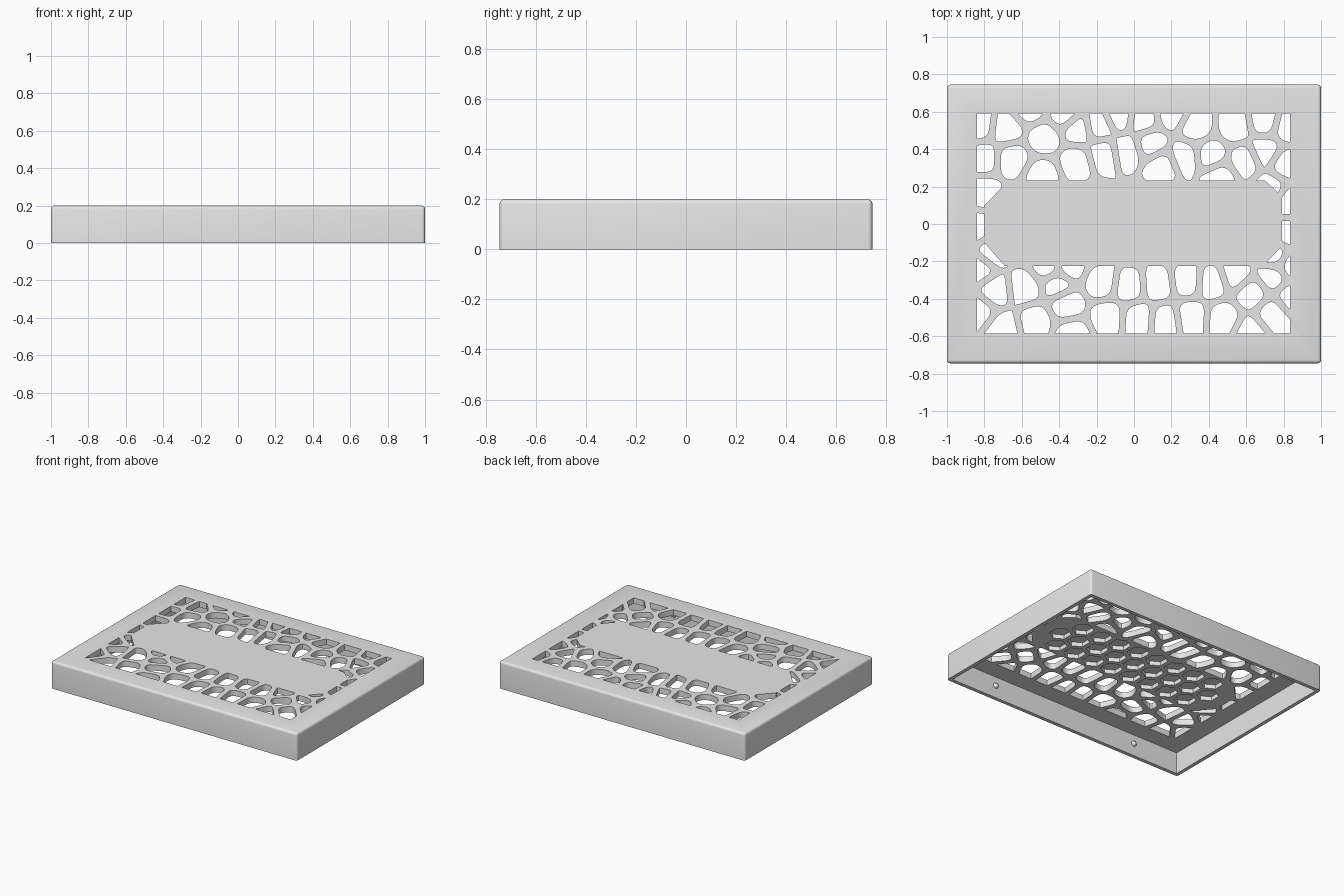
import bpy
import bmesh
import math
from mathutils import Vector

cube = bpy.data.objects.get("Cube")
if cube:
    bpy.data.objects.remove(cube, do_unlink=True)

HALF_X, HALF_Y, TOP = 1.0, 0.745, 0.2
WALL, PLATE = 0.027, 0.042
UNDER = TOP - PLATE
GAP, ROUND = 0.018, 0.045

grey = bpy.data.materials.new("light grey")
grey.use_nodes = True
grey.diffuse_color = (0.8, 0.8, 0.8, 1)
grey.node_tree.nodes["Principled BSDF"].inputs["Base Color"].default_value = grey.diffuse_color


def finish(bm, name):
    bmesh.ops.recalc_face_normals(bm, faces=bm.faces)
    mesh = bpy.data.meshes.new(name)
    bm.to_mesh(mesh)
    bm.free()
    mesh.materials.append(grey)
    obj = bpy.data.objects.new(name, mesh)
    bpy.context.collection.objects.link(obj)
    return obj


def prisms(name, outlines, low, high):
    """Upright solids, one for each outline."""
    bm = bmesh.new()
    for outline in outlines:
        bottom = [bm.verts.new((p.x, p.y, low)) for p in outline]
        top = [bm.verts.new((p.x, p.y, high)) for p in outline]
        bm.faces.new(bottom[::-1])
        bm.faces.new(top)
        for i in range(len(outline)):
            j = (i + 1) % len(outline)
            bm.faces.new((bottom[i], bottom[j], top[j], top[i]))
    return finish(bm, name)


def rectangle(x0, y0, x1, y1):
    return [Vector(p) for p in ((x0, y0), (x1, y0), (x1, y1), (x0, y1))]


def cut(target, cutter):
    mod = target.modifiers.new("cut", 'BOOLEAN')
    mod.operation = 'DIFFERENCE'
    mod.solver = 'EXACT'
    mod.object = cutter
    bpy.context.view_layer.objects.active = target
    bpy.ops.object.modifier_apply(modifier=mod.name)
    bpy.data.objects.remove(cutter, do_unlink=True)


def clip(poly, normal, limit):
    """Keep the side of a convex outline where p . normal <= limit."""
    result = []
    for i, a in enumerate(poly):
        b = poly[(i + 1) % len(poly)]
        da, db = a.dot(normal) - limit, b.dot(normal) - limit
        if da <= 0:
            result.append(a)
        if da * db < 0:
            result.append(a.lerp(b, da / (da - db)))
    return result


def soften(poly):
    """Round every corner of an outline."""
    result = []
    for i, p in enumerate(poly):
        ends = []
        for q in (poly[i - 1], poly[(i + 1) % len(poly)]):
            length = max((q - p).length, 1e-6)
            ends.append(p.lerp(q, min(ROUND / length, 0.45)))
        for t in (0, 0.25, 0.5, 0.75, 1):
            result.append(ends[0].lerp(p, t).lerp(p.lerp(ends[1], t), t))
    return result


def tidy(poly):
    return [p for i, p in enumerate(poly) if (p - poly[i - 1]).length > 0.0008]


def area(poly):
    return abs(sum(p.x * poly[i - 1].y - p.y * poly[i - 1].x for i, p in enumerate(poly))) / 2


# Cell centres of the lattice, in hundredths
back_cells = [(-83, 53), (-68, 51), (-81, 35), (-65, 35), (-56, 62), (-48, 46), (-49, 26),
              (-37, 59), (-31, 33), (-30, 51), (-19, 53), (-16, 37), (-8, 58), (-4, 39),
              (5, 56), (9, 43), (15, 31), (20, 59), (27, 36), (33, 52), (41, 37), (54, 52),
              (46, 25), (59, 34), (70, 55), (70, 39), (82, 52), (81, 32)]
front_cells = [(-83, -24), (-75, -36), (-70, -56), (-83, -46), (-58, -34), (-53, -52),
               (-46, -23), (-41, -32), (-36, -43), (-33, -59), (-35, -23), (-17, -31),
               (-14, -50), (-3, -33), (2, -51), (13, -32), (17, -52), (30, -50), (28, -30),
               (42, -31), (48, -51), (54, -27), (63, -37), (62, -58), (74, -28), (74, -48),
               (84, -39), (84, -22)]
side_cells = [(-81, 17), (-84, -2), (-76, -15), (73, 19), (83, 12), (83, -5), (75, -17)]
seeds = [Vector(c) / 100 for c in back_cells + front_cells + side_cells]
seeds += [Vector((x / 10, y)) for x in range(-6, 7, 2) for y in (-0.1, 0.1)]

WINDOW = [((-1, 0), 0.84), ((1, 0), 0.835), ((0, -1), 0.585), ((0, 1), 0.59)]
holes = []
for s in seeds:
    cell = rectangle(-1.1, -0.8, 1.1, 0.8)
    for other in seeds:
        if other is not s:
            n = (other - s).normalized()
            cell = clip(cell, n, n.dot((s + other) / 2) - GAP)
            if not cell:
                break
    if len(cell) < 3:
        continue
    cell = soften(tidy(cell))
    for normal, limit in WINDOW:
        cell = clip(cell, Vector(normal), limit)
    cell = tidy(cell)
    if len(cell) > 2 and area(cell) > 0.0003:
        holes.append(cell)

# Outer body with rounded top and upright edges
body = prisms("lid_body", [rectangle(-HALF_X, -HALF_Y, HALF_X, HALF_Y)], 0, TOP)
bm = bmesh.new()
bm.from_mesh(body.data)
edges = [e for e in bm.edges if max(v.co.z for v in e.verts) > TOP / 2]
bmesh.ops.bevel(bm, geom=edges, offset=0.018, segments=4, profile=0.5, affect='EDGES')
bm.to_mesh(body.data)
bm.free()

# Hollow underside, lattice holes and opening for the centre panel
panel = [Vector(p) for p in ((-0.8, -0.1), (-0.69, -0.225), (0.69, -0.225), (0.79, -0.12),
                             (0.79, 0.15), (0.7, 0.232), (-0.67, 0.232), (-0.8, 0.1))]
inner_x, inner_y = HALF_X - WALL, HALF_Y - WALL
cut(body, prisms("hollow", [rectangle(-inner_x, -inner_y, inner_x, inner_y)], -0.1, UNDER))
cut(body, prisms("lattice_holes", holes, 0.1, 0.3))
cut(body, prisms("panel_opening", [panel], 0.1, 0.3))

# Centre panel, closed above and honeycombed below
centre = prisms("centre_panel", [panel], UNDER, TOP)
PITCH, RADIUS = 0.16, 0.074
combs = []
for row in (-1, 0, 1):
    count = 9 if row == 0 else 8
    for i in range(count):
        middle = Vector(((i - (count - 1) / 2) * PITCH, row * PITCH * math.sqrt(3) / 2))
        combs.append([middle + RADIUS * Vector((math.sin(k * math.pi / 3), -math.cos(k * math.pi / 3)))
                      for k in range(6)])
cut(centre, prisms("honeycomb", combs, 0.1, TOP - 0.012))

# Small snap bumps on the inside of the long walls
bm = bmesh.new()
for x in (-0.6, 0.6):
    for side in (-1, 1):
        ball = bmesh.ops.create_uvsphere(bm, u_segments=16, v_segments=10, radius=0.02)
        bmesh.ops.translate(bm, verts=ball["verts"], vec=(x, side * inner_y, 0.09))
bumps = finish(bm, "snap_bumps")

# Smooth the rounded edges and keep the corners crisp
for obj in (body, centre, bumps):
    bpy.ops.object.select_all(action='DESELECT')
    obj.select_set(True)
    bpy.context.view_layer.objects.active = obj
    bpy.ops.object.shade_smooth_by_angle(angle=math.radians(30))
